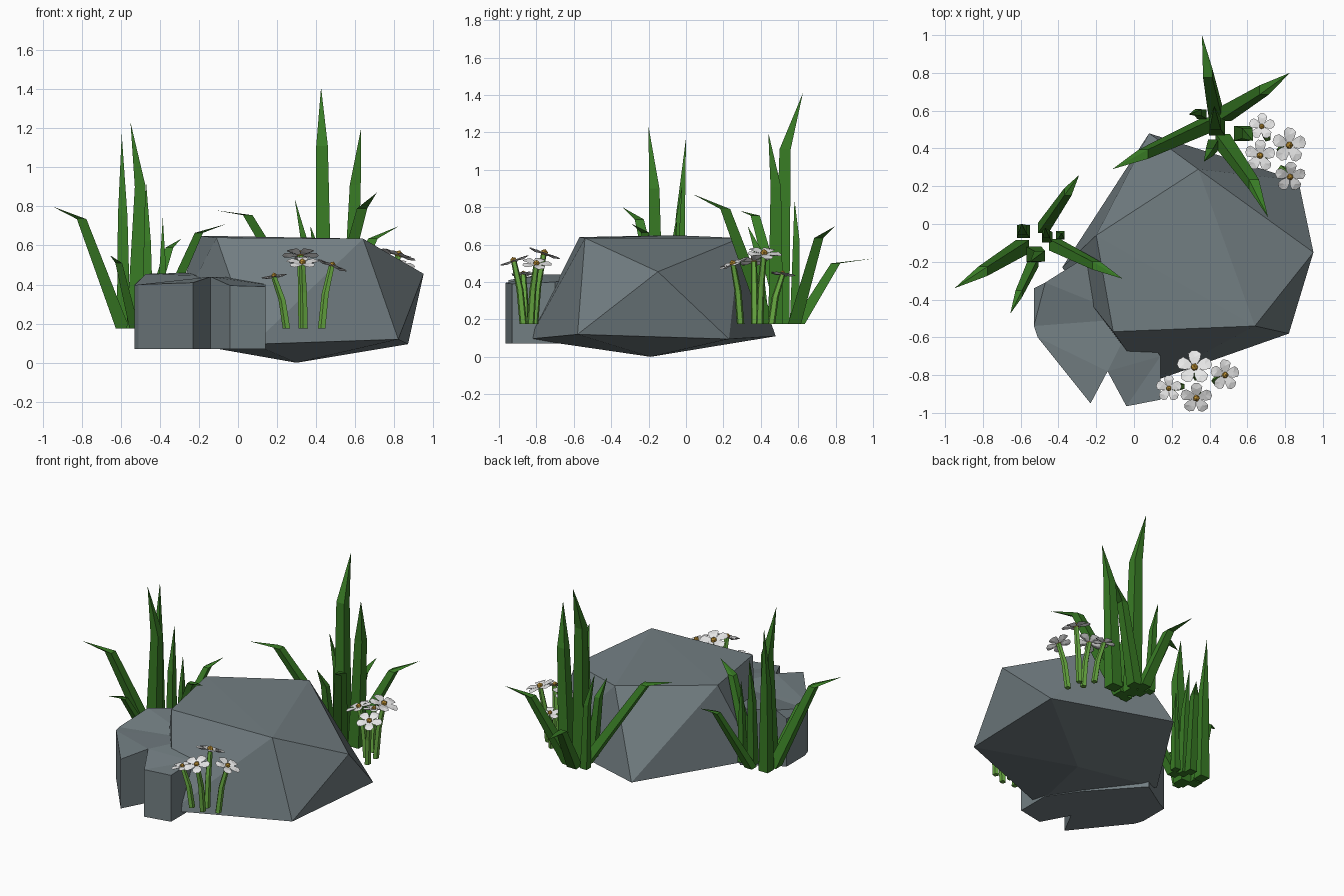
import bpy, bmesh, math
from mathutils import Vector, Matrix

if "Cube" in bpy.data.objects:
    bpy.data.objects.remove(bpy.data.objects["Cube"])


def material(name, rgb):
    m = bpy.data.materials.new(name)
    m.diffuse_color = (*rgb, 1)
    m.use_nodes = True
    m.node_tree.nodes["Principled BSDF"].inputs["Base Color"].default_value = m.diffuse_color
    return m


ROCK = material("rock grey", (0.17, 0.21, 0.225))
GRASS = material("grass green", (0.04, 0.20, 0.018))
STEM = material("stem green", (0.13, 0.38, 0.05))
PETAL = material("petal white", (0.82, 0.82, 0.82))
CENTRE = material("flower yellow", (0.60, 0.33, 0.04))


def finish(name, bm, mats):
    bmesh.ops.recalc_face_normals(bm, faces=bm.faces[:])
    me = bpy.data.meshes.new(name)
    bm.to_mesh(me)
    bm.free()
    for m in mats:
        me.materials.append(m)
    ob = bpy.data.objects.new(name, me)
    bpy.context.collection.objects.link(ob)
    return ob


def tube(bm, path, widths, sides, mat=0):
    """Tapered tube of level rings along a path; width 0 ends in a point."""
    rings = []
    for p, w in zip(path, widths):
        if w == 0:
            rings.append([bm.verts.new(p)])
            continue
        angles = [(k + 0.5) * math.tau / sides for k in range(sides)]
        r = w / 2 / math.cos(math.pi / sides)
        rings.append([bm.verts.new((p[0] + r * math.cos(a), p[1] + r * math.sin(a), p[2])) for a in angles])
    faces = [bm.faces.new(rings[0][::-1])]
    for lo, hi in zip(rings, rings[1:]):
        for k in range(sides):
            j = (k + 1) % sides
            top = [hi[0]] if len(hi) == 1 else [hi[j], hi[k]]
            faces.append(bm.faces.new([lo[k], lo[j]] + top))
    if len(rings[-1]) > 1:
        faces.append(bm.faces.new(rings[-1]))
    for f in faces:
        f.material_index = mat


# Large boulder: hull of a few corners
bm = bmesh.new()
for p in [(-.20, -.06, .65), (-.11, -.57, .64), (.64, -.54, .635), (.34, .29, .635),
          (.95, -.15, .455), (.87, .23, .095), (.82, -.58, .12), (.08, -.84, .095),
          (-.38, -.23, .12), (.08, .48, .11), (.30, -.19, 0)]:
    bm.verts.new(p)
bmesh.ops.convex_hull(bm, input=bm.verts[:])
finish("large_rock", bm, [ROCK])

# Small notched rock: outline raised to uneven heights
outline = [(-.53, -.34, .40), (-.53, -.54, .395), (-.51, -.60, .40), (-.23, -.95, .41),
           (-.14, -.78, .44), (-.04, -.965, .395), (.14, -.93, .39), (.14, -.70, .40),
           (0, -.50, .44), (-.28, -.19, .46), (-.47, -.31, .455)]
bm = bmesh.new()
low = [bm.verts.new((x, y, .07)) for x, y, z in outline]
high = [bm.verts.new(p) for p in outline]
caps = [bm.faces.new(low[::-1]), bm.faces.new(high)]
for i in range(len(low)):
    j = (i + 1) % len(low)
    bm.faces.new([low[i], low[j], high[j], high[i]])
bmesh.ops.triangulate(bm, faces=caps)
finish("small_rock", bm, [ROCK])

# Grass: each blade is base (x, y), kink, tip, base width
G0 = 0.175
left = [((-.59, -.12), (-.80, -.25, .735), (-.95, -.34, .80), .07),
        ((-.585, -.04), (-.59, -.03, .75), (-.595, 0, 1.17), .07),
        ((-.53, -.16), (-.50, -.17, .90), (-.55, -.20, 1.23), .08),
        ((-.46, -.07), (-.465, -.055, .62), (-.47, -.02, .92), .055),
        ((-.39, -.06), (-.385, -.06, .50), (-.385, -.05, .74), .045),
        ((-.48, -.02), (-.35, .17, .59), (-.29, .26, .635), .055),
        ((-.42, -.11), (-.20, -.22, .665), (-.06, -.29, .71), .06),
        ((-.53, -.20), (-.61, -.37, .51), (-.655, -.475, .55), .05)]
right = [((.43, .60), (.39, .80, .50), (.36, 1.0, .525), .07),
         ((.48, .58), (.69, .71, .635), (.825, .80, .70), .07),
         ((.40, .53), (.05, .37, .755), (-.115, .29, .78), .07),
         ((.47, .44), (.635, .21, .79), (.71, .035, .87), .075),
         ((.44, .51), (.43, .53, 1.11), (.425, .625, 1.41), .085),
         ((.57, .48), (.60, .48, .91), (.63, .44, 1.20), .08),
         ((.36, .58), (.34, .59, .62), (.29, .58, .84), .05),
         ((.42, .42), (.40, .38, .58), (.37, .33, .70), .055)]
for name, blades in (("left_grass", left), ("right_grass", right)):
    bm = bmesh.new()
    for (x, y), kink, tip, w in blades:
        tube(bm, [(x, y, G0), kink, tip], [w, w * .7, 0], 4)
    finish(name, bm, [GRASS])


def flower(bm, head, base, radius, normal, place):
    """Curved stem, five pointed-round petals and a centre bead."""
    head, base = Vector(head), Vector(base)
    mid = base.lerp(head, .55)
    mid.x, mid.y = base.lerp(head, .35).xy
    start = set(bm.verts)
    tube(bm, [base, mid, head], [.034, .032, .026], 5, 0)
    turn = Matrix.Translation(head) @ Vector((0, 0, 1)).rotation_difference(Vector(normal)).to_matrix().to_4x4()
    # half outline of a petal: distance out, half width, height (fractions of radius)
    shape = [(.08, .07, .0), (.45, .30, .07), (.78, .36, .10), (.98, .16, .04)]
    for k in range(5):
        m = turn @ Matrix.Rotation(k * math.tau / 5 + .3, 4, 'Z')
        pts = shape + [(u, -v, h) for u, v, h in reversed(shape)]
        rim = [bm.verts.new(m @ (Vector(p) * radius)) for p in pts]
        top = bm.verts.new(m @ Vector((.6 * radius, 0, .02 * radius + .006)))
        bot = bm.verts.new(m @ Vector((.6 * radius, 0, -.006)))
        for i in range(len(rim)):
            j = (i + 1) % len(rim)
            for tri in ((rim[i], rim[j], top), (rim[j], rim[i], bot)):
                bm.faces.new(tri).material_index = 1
    bead = bmesh.ops.create_icosphere(bm, subdivisions=1, radius=.22 * radius,
                                      matrix=turn @ Matrix.Translation((0, 0, .006)))
    for f in {f for v in bead["verts"] for f in v.link_faces}:
        f.material_index = 2
    bmesh.ops.transform(bm, matrix=place, verts=[v for v in bm.verts if v not in start])


# One flower cluster, placed twice: head, stem base, radius, facing
cluster = [((-.01, .08, .55), (.0, .03, .175), .095, (0, .35, 1)),
           ((.15, .04, .495), (.10, .01, .175), .083, (.4, .05, 1)),
           ((0, -.08, .51), (.01, -.03, .175), .085, (0, -.35, 1)),
           ((-.145, -.03, .44), (-.08, -.02, .175), .07, (-.15, -.05, 1))]
for name, centre, spin in (("front_flowers", (.33, -.84, 0), 0), ("right_flowers", (.746, .385, 0), -74)):
    bm = bmesh.new()
    place = Matrix.Translation(centre) @ Matrix.Rotation(math.radians(spin), 4, 'Z')
    for head, base, r, n in cluster:
        flower(bm, head, base, r, n, place)
    finish(name, bm, [STEM, PETAL, CENTRE])
